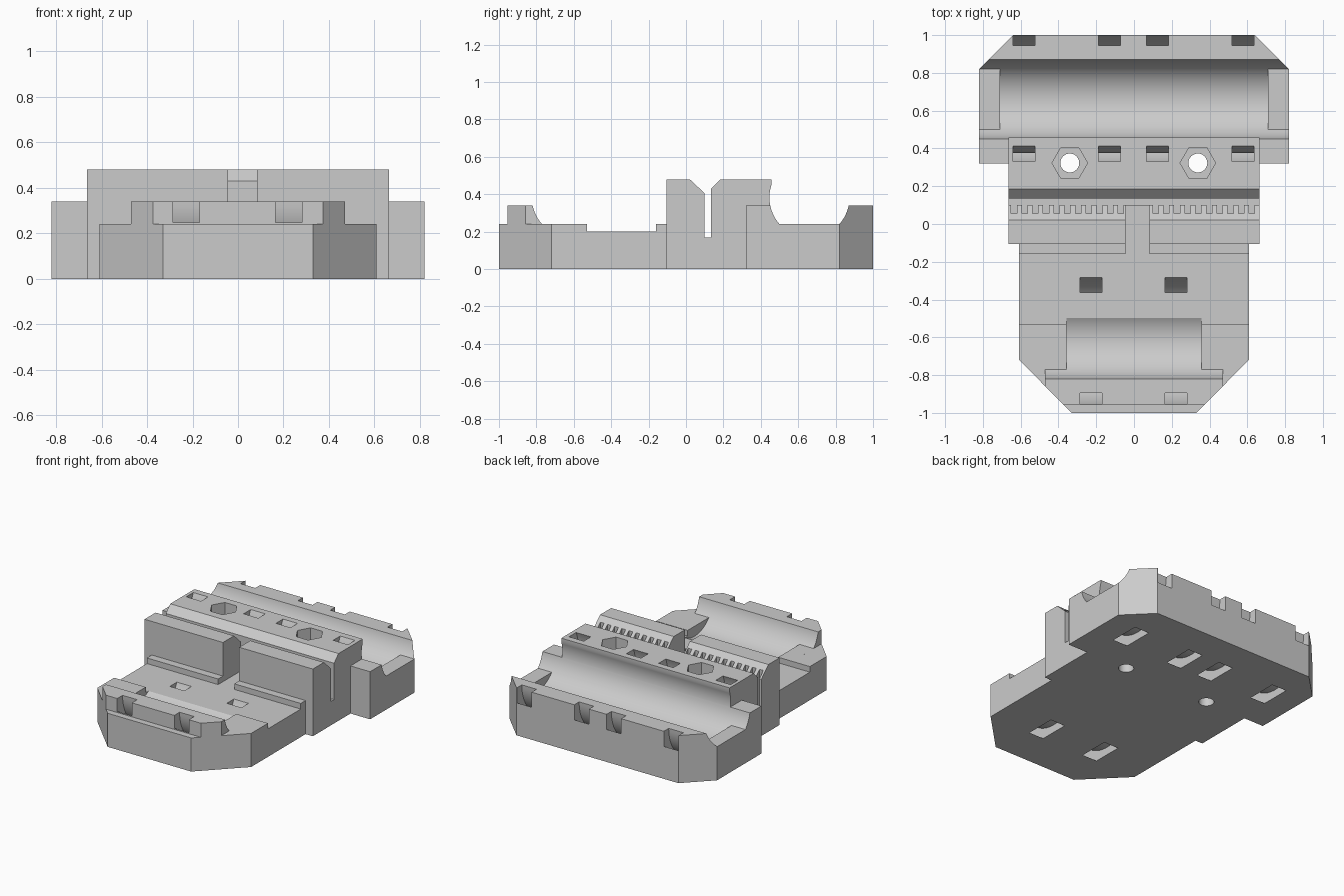
import bpy, bmesh
from math import sin, cos, pi, radians
from mathutils import Vector

cube = bpy.data.objects.get("Cube")
if cube:
    bpy.data.objects.remove(cube, do_unlink=True)

REAR_Y, FRONT_Y, AXIS_Z, BEARING_R = 0.66, -0.61, 0.3825, 0.214
TIE_Z, TIE_IN, TIE_OUT = 0.34, 0.285, 0.357


def arc(cy, cz, r, a0, a1, n):
    """Points on a circle in the side plane, angles in degrees."""
    angles = [radians(a0 + (a1 - a0) * i / n) for i in range(n + 1)]
    return [(cy + r * cos(a), cz + r * sin(a)) for a in angles]


def add_prism(bm, points, axis, lo, hi):
    """Extrude a closed outline along x or z."""
    def place(p, h):
        return Vector((h, *p)) if axis == "x" else Vector((*p, h))
    a = [bm.verts.new(place(p, lo)) for p in points]
    b = [bm.verts.new(place(p, hi)) for p in points]
    bm.faces.new(a)
    bm.faces.new(b)
    for i in range(len(a)):
        j = (i + 1) % len(a)
        bm.faces.new((a[i], a[j], b[j], b[i]))


def add_box(bm, x0, x1, y0, y1, z0, z1):
    add_prism(bm, [(x0, y0), (x1, y0), (x1, y1), (x0, y1)], "z", z0, z1)


def add_tie_ring(bm, cy, x0, x1, n=72):
    """Square-section ring around a bearing axis."""
    rows = []
    for i in range(n):
        a = 2 * pi * i / n
        rows.append([bm.verts.new((x, cy + r * cos(a), TIE_Z + r * sin(a)))
                     for x, r in ((x0, TIE_IN), (x1, TIE_IN), (x1, TIE_OUT), (x0, TIE_OUT))])
    for i in range(n):
        p, q = rows[i], rows[(i + 1) % n]
        for k in range(4):
            m = (k + 1) % 4
            bm.faces.new((p[k], p[m], q[m], q[k]))


def finish(bm, name):
    bmesh.ops.recalc_face_normals(bm, faces=bm.faces)
    mesh = bpy.data.meshes.new(name)
    bm.to_mesh(mesh)
    bm.free()
    ob = bpy.data.objects.new(name, mesh)
    bpy.context.collection.objects.link(ob)
    return ob


def boolean(target, bm, name, operation="DIFFERENCE"):
    cutter = finish(bm, name)
    cutter.hide_render = True
    mod = target.modifiers.new(name, "BOOLEAN")
    mod.operation, mod.solver, mod.object = operation, "EXACT", cutter
    bpy.context.view_layer.objects.active = target
    bpy.ops.object.modifier_apply(modifier=mod.name)
    bpy.data.objects.remove(cutter, do_unlink=True)


# Side profile of the whole carriage
profile = [(-1, 0), (1, 0), (1, 0.34)]
profile += arc(REAR_Y, AXIS_Z, BEARING_R, -11.5, -41.7, 8)
profile += arc(REAR_Y, AXIS_Z, BEARING_R, 221.7, 160.7, 14)
profile += [(0.458, 0.48), (0.185, 0.48), (0.135, 0.43), (0.135, 0.17), (0.1, 0.17),
            (0.1, 0.405), (0.02, 0.48), (-0.105, 0.48), (-0.105, 0.24), (-0.16, 0.24),
            (-0.16, 0.2), (-0.53, 0.2), (-0.53, 0.24)]
profile += arc(FRONT_Y, AXIS_Z, BEARING_R, 221.7, 191.5, 8)
profile += [(-0.955, 0.34), (-0.955, 0.24), (-1, 0.24)]
bm = bmesh.new()
add_prism(bm, profile, "x", -1, 1)
carriage = finish(bm, "carriage_body")

# Plan outline with chamfered corners
half = [(0.33, -1.1), (0.33, -1), (0.608, -0.72), (0.608, -0.105), (0.665, -0.105),
        (0.665, 0.32), (0.82, 0.32), (0.82, 0.82), (0.64, 1), (0.64, 1.1)]
bm = bmesh.new()
add_prism(bm, half + [(-x, y) for x, y in reversed(half)], "z", -0.5, 1)
boolean(carriage, bm, "plan_outline", "INTERSECT")

# Lower side shoulders and the ends of the front ridge
bm = bmesh.new()
for s in (-1, 1):
    add_box(bm, *sorted((s * 0.665, s * 1.2)), -0.2, 0.47, 0.34, 0.8)
    add_box(bm, *sorted((s * 0.47, s * 1.2)), -1.2, -0.54, 0.24, 0.8)
boolean(carriage, bm, "shoulders")

# Bearing pockets
bm = bmesh.new()
for cy, width in ((REAR_Y, 0.71), (FRONT_Y, 0.358)):
    pocket = arc(cy, AXIS_Z, BEARING_R, 221.7, 318.3, 24)
    pocket += [(pocket[-1][0], 0.3), (pocket[0][0], 0.3)]
    add_prism(bm, pocket, "x", -width, width)
boolean(carriage, bm, "bearing_pockets")

# Gap in the belt wall
bm = bmesh.new()
add_box(bm, -0.045, 0.083, -0.16, 0.12, 0.2, 0.8)
boolean(carriage, bm, "belt_gap")

# Belt teeth grooves
bm = bmesh.new()
pitch, groove = 0.0565, 0.03
for start in (-0.65, 0.1):
    for i in range(10 if start > 0 else 11):
        x = start + i * pitch
        if x + groove < -0.045 or x > 0.083:
            add_box(bm, x, x + groove, 0.055, 0.12, 0.17, 0.8)
boolean(carriage, bm, "belt_teeth")

# Cable tie slots
bm = bmesh.new()
for x in (-0.583, -0.13, 0.125, 0.578):
    add_tie_ring(bm, REAR_Y, x - 0.058, x + 0.058)
for x in (-0.228, 0.223):
    add_tie_ring(bm, FRONT_Y, x - 0.058, x + 0.058)
boolean(carriage, bm, "tie_slots")

# Nut traps, then screw holes
for name, r, n, z0 in (("nut_traps", 0.094, 6, 0.2), ("screw_holes", 0.05, 32, -0.2)):
    bm = bmesh.new()
    for x in (-0.34, 0.338):
        ring = [(x + r * cos(2 * pi * i / n), 0.323 + r * sin(2 * pi * i / n)) for i in range(n)]
        add_prism(bm, ring, "z", z0, 0.8)
    boolean(carriage, bm, name)

# Material and shading
grey = bpy.data.materials.new("light_grey_plastic")
grey.use_nodes = True
colour = (0.6, 0.6, 0.6, 1)
grey.diffuse_color = colour
grey.node_tree.nodes["Principled BSDF"].inputs["Base Color"].default_value = colour
carriage.data.materials.clear()
carriage.data.materials.append(grey)
for poly in carriage.data.polygons:
    poly.material_index = 0
bpy.ops.object.select_all(action="DESELECT")
carriage.select_set(True)
bpy.context.view_layer.objects.active = carriage
bpy.ops.object.shade_smooth_by_angle(angle=radians(25))
